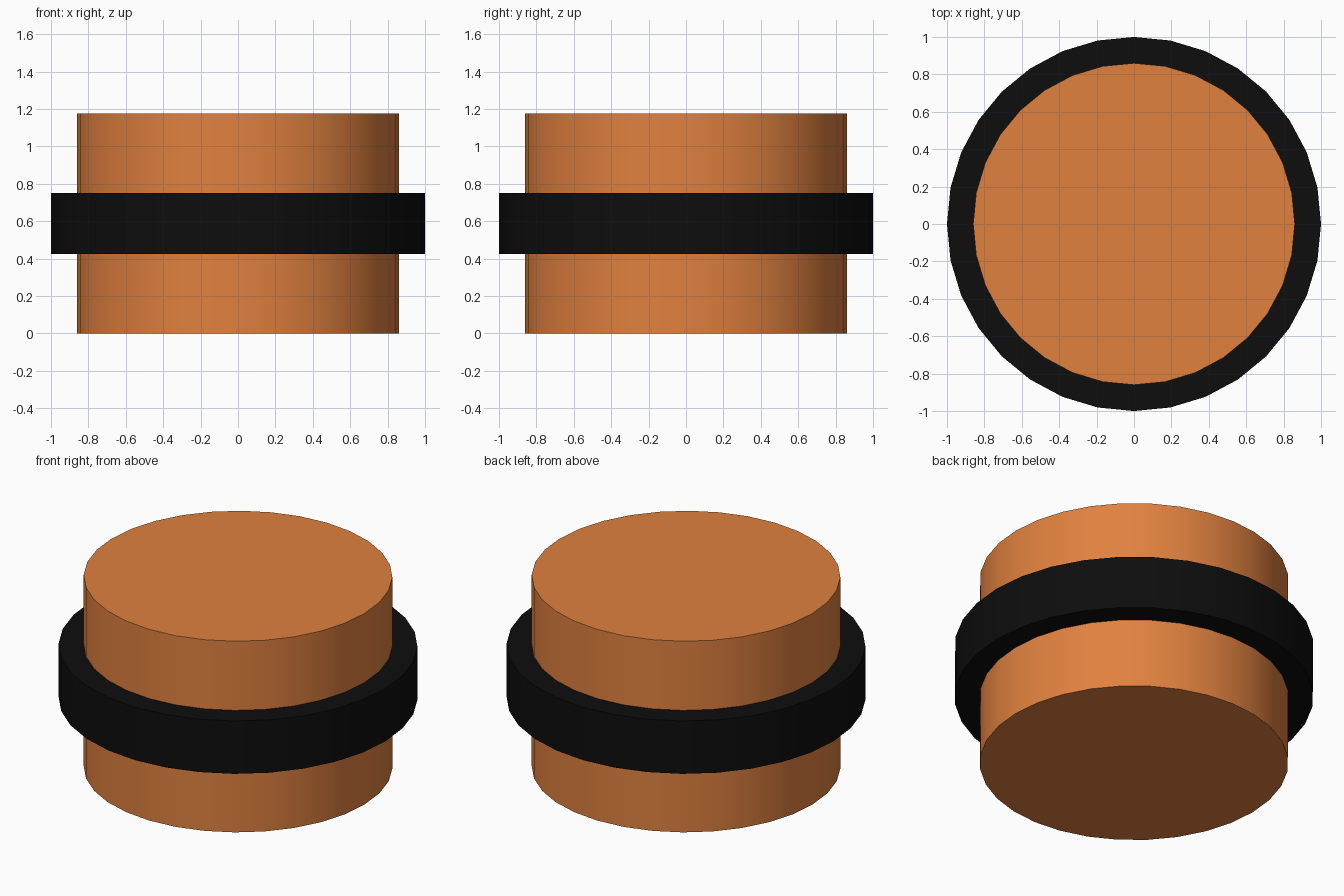
import bpy, bmesh, math

if "Cube" in bpy.data.objects:
    bpy.data.objects.remove(bpy.data.objects["Cube"])

SIDES = 32


def material(name, color):
    m = bpy.data.materials.new(name)
    m.diffuse_color = color
    m.use_nodes = True
    m.node_tree.nodes["Principled BSDF"].inputs["Base Color"].default_value = m.diffuse_color
    return m


def lathe(name, profile, mat, closed=False):
    """Revolve an (r, z) profile about z; open profiles get flat end caps."""
    bm = bmesh.new()
    rings = [[bm.verts.new((r * math.cos(2 * math.pi * i / SIDES),
                            r * math.sin(2 * math.pi * i / SIDES), z))
              for i in range(SIDES)] for r, z in profile]
    pairs = list(zip(rings, rings[1:]))
    if closed:
        pairs.append((rings[-1], rings[0]))
    else:
        bm.faces.new(rings[0])
        bm.faces.new(rings[-1])
    for a, b in pairs:
        for i in range(SIDES):
            j = (i + 1) % SIDES
            bm.faces.new((a[i], a[j], b[j], b[i]))
    bmesh.ops.recalc_face_normals(bm, faces=bm.faces)
    mesh = bpy.data.meshes.new(name)
    bm.to_mesh(mesh)
    bm.free()
    mesh.materials.append(mat)
    ob = bpy.data.objects.new(name, mesh)
    bpy.context.collection.objects.link(ob)
    bpy.ops.object.select_all(action='DESELECT')
    ob.select_set(True)
    bpy.context.view_layer.objects.active = ob
    bpy.ops.object.shade_smooth_by_angle(angle=math.radians(30))
    return ob


# Orange drum
lathe("drum_body", [(0.86, 0), (0.86, 1.175)],
      material("orange", (0.75, 0.22, 0.05, 1)))

# Black band around the middle, seated slightly into the drum
lathe("middle_band", [(0.85, 0.425), (1, 0.425), (1, 0.75), (0.85, 0.75)],
      material("black", (0.004, 0.004, 0.004, 1)), closed=True)
